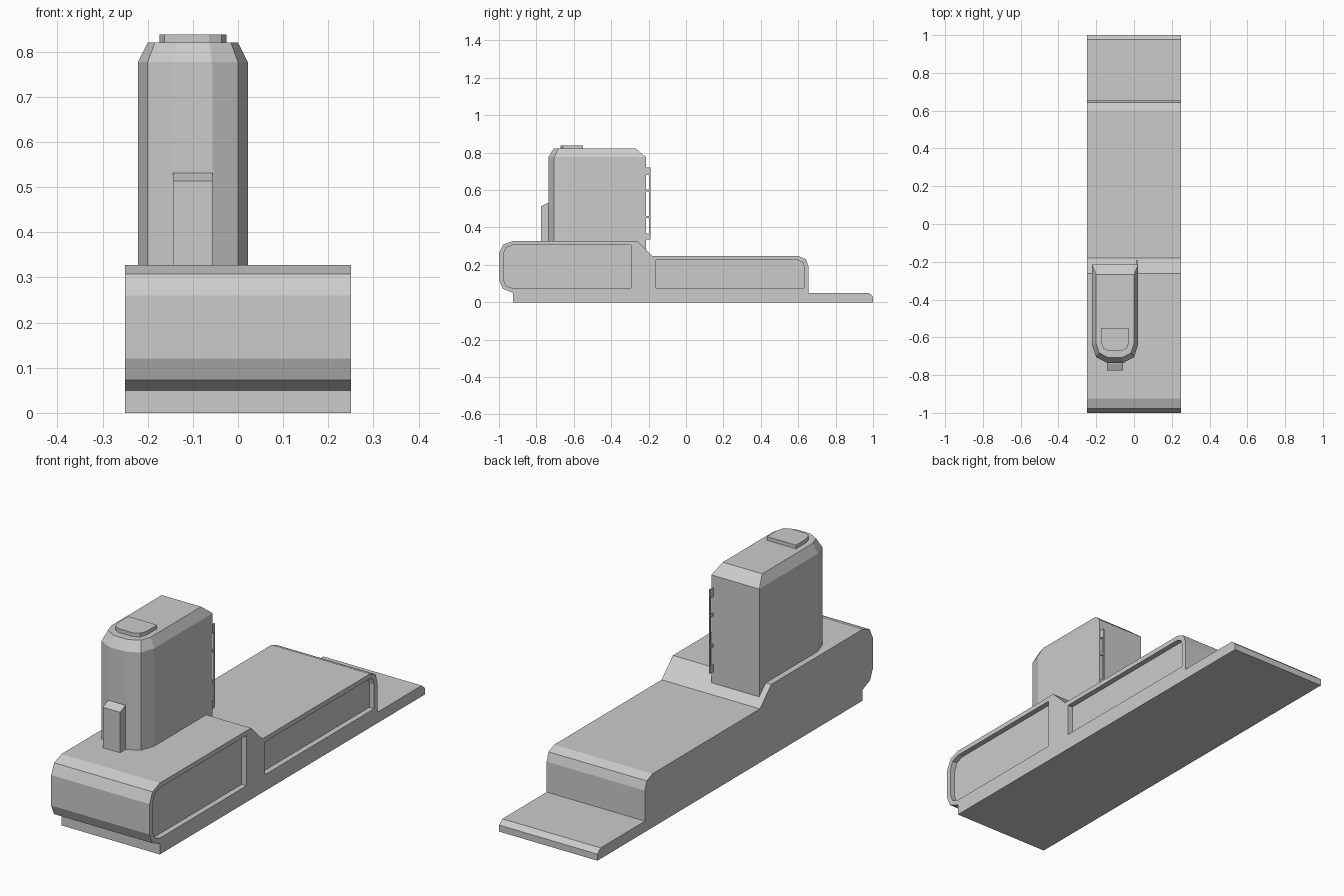
import bpy
import bmesh
from mathutils import Vector

if "Cube" in bpy.data.objects:
    bpy.data.objects.remove(bpy.data.objects["Cube"])

grey = bpy.data.materials.new("plain grey")
grey.diffuse_color = (0.6, 0.6, 0.6, 1)
grey.use_nodes = True
grey.node_tree.nodes["Principled BSDF"].inputs["Base Color"].default_value = grey.diffuse_color


def build(name, rings):
    """Closed solid lofted through a list of equal-length rings."""
    bm = bmesh.new()
    loops = [[bm.verts.new(p) for p in ring] for ring in rings]
    n = len(loops[0])
    for a, b in zip(loops, loops[1:]):
        for i in range(n):
            j = (i + 1) % n
            bm.faces.new((a[i], a[j], b[j], b[i]))
    bm.faces.new(loops[0][::-1])
    bm.faces.new(loops[-1])
    bmesh.ops.recalc_face_normals(bm, faces=bm.faces)
    mesh = bpy.data.meshes.new(name)
    bm.to_mesh(mesh)
    bm.free()
    mesh.materials.append(grey)
    ob = bpy.data.objects.new(name, mesh)
    bpy.context.collection.objects.link(ob)
    return ob


def side_extrude(name, profile, x0, x1):
    """Extrude a (y, z) profile along x."""
    return build(name, [[Vector((x, y, z)) for y, z in profile] for x in (x0, x1)])


def mirrored(half, cx):
    """Complete a plan outline of (half width, y) points around x = cx."""
    return [(cx + w, y) for w, y in half] + [(cx - w, y) for w, y in reversed(half)]


def plan_loft(name, levels, cx):
    """Loft symmetric plan outlines given as (z, half outline)."""
    return build(name, [[Vector((x, y, z)) for x, y in mirrored(half, cx)]
                        for z, half in levels])


def cut(target, cutter):
    cutter.hide_render = True
    mod = target.modifiers.new("recess", 'BOOLEAN')
    mod.operation = 'DIFFERENCE'
    mod.solver = 'EXACT'
    mod.object = cutter
    bpy.context.view_layer.objects.active = target
    bpy.ops.object.modifier_apply(modifier=mod.name)
    bpy.data.objects.remove(cutter)


# Long stepped body
hull = side_extrude("hull", [
    (-0.925, 0), (-0.925, 0.05), (-0.98, 0.073), (-1, 0.12), (-1, 0.26),
    (-0.978, 0.308), (-0.925, 0.328), (-0.262, 0.328), (-0.18, 0.247),
    (0.60, 0.247), (0.642, 0.23), (0.655, 0.19), (0.655, 0.05),
    (0.977, 0.05), (1, 0.03), (1, 0)], -0.25, 0.25)

# Two recessed panels on the right side
cut(hull, side_extrude("front_recess_cutter", [
    (-0.295, 0.075), (-0.295, 0.306), (-0.925, 0.306), (-0.962, 0.292),
    (-0.977, 0.255), (-0.977, 0.125), (-0.962, 0.088), (-0.925, 0.075)], 0.225, 0.3))
cut(hull, side_extrude("rear_recess_cutter", [
    (-0.16, 0.075), (0.632, 0.075), (0.632, 0.185), (0.624, 0.213),
    (0.598, 0.225), (-0.16, 0.225)], 0.225, 0.3))

# Tower with rounded front and chamfered top
CX = -0.1
wall = [(0.122, -0.215), (0.122, -0.64), (0.1, -0.705), (0.043, -0.735)]
roof = [(0.1, -0.268), (0.1, -0.635), (0.084, -0.682), (0.036, -0.708)]
plan_loft("tower", [(0.25, wall), (0.777, wall), (0.821, roof)], CX)

# Roof hatch
hatch = [(0.074, -0.55), (0.074, -0.625), (0.063, -0.658), (0.036, -0.672)]
plan_loft("roof_hatch", [(0.81, hatch), (0.838, hatch)], CX)

# Small box on the tower front, sloping on top
side_extrude("front_box", [
    (-0.775, 0.32), (-0.775, 0.514), (-0.738, 0.531), (-0.72, 0.531),
    (-0.72, 0.32)], -0.144, -0.057)

# Thin grab rail with brackets at the rear corner
RX0, RX1 = 0.011, 0.018
side_extrude("grab_rail", [
    (-0.198, 0.335), (-0.191, 0.335), (-0.191, 0.72), (-0.198, 0.72)], RX0, RX1)
for i, (z0, z1) in enumerate([(0.335, 0.368), (0.45, 0.462), (0.592, 0.604), (0.68, 0.72)]):
    side_extrude("rail_bracket_%d" % (i + 1), [
        (-0.222, z0), (-0.193, z0), (-0.193, z1), (-0.222, z1)], RX0, RX1)
